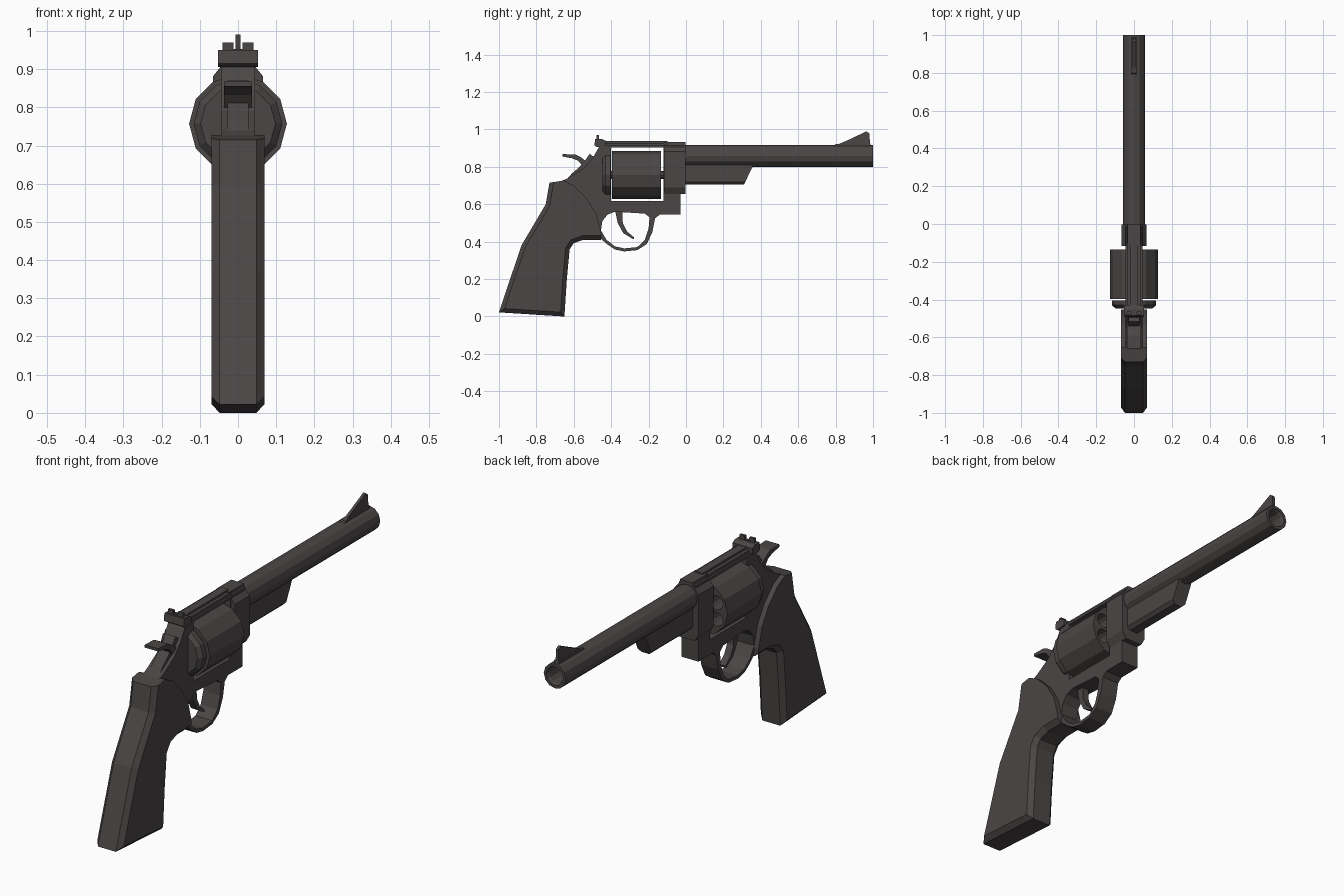
import bpy
import bmesh
from math import sin, cos, pi
from mathutils import Vector

if "Cube" in bpy.data.objects:
    bpy.data.objects.remove(bpy.data.objects["Cube"])

steel = bpy.data.materials.new("dark_gunmetal")
steel.use_nodes = True
COLOR = (0.069, 0.061, 0.06, 1)
steel.diffuse_color = COLOR
steel.node_tree.nodes["Principled BSDF"].inputs["Base Color"].default_value = COLOR


def finish(name, bm):
    bmesh.ops.recalc_face_normals(bm, faces=bm.faces[:])
    mesh = bpy.data.meshes.new(name)
    bm.to_mesh(mesh)
    bm.free()
    mesh.materials.append(steel)
    obj = bpy.data.objects.new(name, mesh)
    bpy.context.collection.objects.link(obj)
    return obj


def prism(name, outline, start, end, axis="x", holes=(), chamfer=0, rule=None):
    """Extrude a side (y, z) or front (x, z) outline, with optional holes."""
    bm = bmesh.new()
    loops = []
    for loop in (outline, *holes):
        loops.append([bm.verts.new((start, a, b) if axis == "x" else (a, start, b))
                      for a, b in loop])
    if holes:
        edges = [bm.edges.new((vs[i - 1], vs[i])) for vs in loops for i in range(len(vs))]
        bmesh.ops.triangle_fill(bm, use_beauty=True, edges=edges)
    else:
        bm.faces.new(loops[0])
    ext = bmesh.ops.extrude_face_region(bm, geom=bm.faces[:])
    shift = Vector((end - start, 0, 0) if axis == "x" else (0, end - start, 0))
    bmesh.ops.translate(bm, vec=shift,
                        verts=[g for g in ext["geom"] if isinstance(g, bmesh.types.BMVert)])
    bmesh.ops.recalc_face_normals(bm, faces=bm.faces[:])
    if chamfer:
        # chamfer the rim between the flat sides and the chosen walls
        rim = []
        for e in bm.edges:
            d = e.verts[0].co - e.verts[1].co
            mid = (e.verts[0].co + e.verts[1].co) / 2
            if abs(d.x) < 1e-5 and (rule is None or rule(mid)):
                rim.append(e)
        bmesh.ops.bevel(bm, geom=rim, offset=chamfer, segments=1,
                        affect="EDGES", clamp_overlap=True)
    return finish(name, bm)


def plate(name, outline, half, **kw):
    return prism(name, outline, -half, half, **kw)


def box(name, x, y0, y1, z0, z1):
    return plate(name, [(y0, z0), (y1, z0), (y1, z1), (y0, z1)], x)


def ring(radius, cx, cz, sides=12):
    return [(cx + radius * cos(2 * pi * i / sides), cz + radius * sin(2 * pi * i / sides))
            for i in range(sides)]


def lathe(name, profile, z, sides=12, turn=0.0):
    """Spin a closed (radius, y) profile round the long axis at height z."""
    bm = bmesh.new()
    rows = []
    for i in range(sides):
        a = 2 * pi * (i + turn) / sides
        rows.append([bm.verts.new((r * cos(a), y, z + r * sin(a))) for r, y in profile])
    n = len(profile)
    for i in range(sides):
        for j in range(n):
            bm.faces.new((rows[i - 1][j - 1], rows[i - 1][j], rows[i][j], rows[i][j - 1]))
    return finish(name, bm)


# Barrel with open bore, and ejector shroud below it
lathe("barrel", [(0.059, -0.02), (0.059, 1), (0.045, 1), (0.04, 0.985), (0.04, 0.7),
                 (0.002, 0.7), (0.002, -0.02)], 0.857)
plate("ejector_shroud", [(-0.02, 0.705), (0.31, 0.705), (0.36, 0.81), (-0.02, 0.81)], 0.036,
      chamfer=0.015, rule=lambda m: m.z < 0.72)

# Front sight
plate("front_sight_base", [(0.78, 0.9), (0.8, 0.921), (0.985, 0.925), (0.99, 0.9)], 0.014)
plate("front_sight_blade", [(0.79, 0.91), (0.87, 0.945), (0.965, 0.99), (0.98, 0.978),
                            (0.985, 0.91)], 0.007)

# Frame, with cylinder window and trigger guard opening
frame = [(-0.46, 0.915), (-0.5, 0.845), (-0.55, 0.79), (-0.63, 0.74), (-0.7, 0.71),
         (-0.7, 0.6), (-0.55, 0.43), (-0.455, 0.415), (-0.42, 0.385), (-0.38, 0.358),
         (-0.33, 0.348), (-0.26, 0.355), (-0.21, 0.387), (-0.18, 0.45), (-0.165, 0.525),
         (-0.14, 0.545), (-0.03, 0.545), (-0.03, 0.66), (-0.01, 0.7), (-0.01, 0.915)]
window = [(-0.402, 0.617), (-0.12, 0.617), (-0.12, 0.903), (-0.402, 0.903)]
guard = [(-0.455, 0.46), (-0.425, 0.41), (-0.38, 0.375), (-0.33, 0.364), (-0.26, 0.371),
         (-0.22, 0.41), (-0.2, 0.47), (-0.195, 0.53), (-0.22, 0.55), (-0.38, 0.56),
         (-0.42, 0.545), (-0.447, 0.51)]
plate("frame", frame, 0.045, holes=(window, guard))

# Barrel collar at the front of the frame
half_collar = [(0.045, 0.655), (0.065, 0.69), (0.065, 0.882), (0.036, 0.918), (0.034, 0.932)]
collar = half_collar + [(-x, z) for x, z in reversed(half_collar)]
prism("barrel_collar", collar, -0.117, -0.003, axis="y")

# Top strap and rear sight
box("top_strap", 0.036, -0.46, -0.1, 0.903, 0.928)
box("sight_leaf", 0.02, -0.45, -0.1, 0.92, 0.938)
plate("rear_sight_base", [(-0.49, 0.915), (-0.475, 0.905), (-0.43, 0.91), (-0.43, 0.94),
                          (-0.45, 0.95), (-0.485, 0.95)], 0.053)
notch = [(-0.04, 0.94), (0.04, 0.94), (0.04, 0.97), (0.012, 0.97), (0.012, 0.953),
         (-0.012, 0.953), (-0.012, 0.97), (-0.04, 0.97)]
prism("rear_sight_notch", notch, -0.478, -0.464, axis="y")

# Cylinder with six chambers, centre rod and recoil shield
AXIS_Z = 0.757
chambers = [ring(0.034, 0.08 * cos(pi * i / 3 + pi / 6), AXIS_Z + 0.08 * sin(pi * i / 3 + pi / 6))
            for i in range(6)]
prism("cylinder", ring(0.128, 0, AXIS_Z), -0.396, -0.134, axis="y", holes=chambers)
lathe("centre_rod", [(0.021, -0.41), (0.021, -0.11), (0.001, -0.11), (0.001, -0.41)], AXIS_Z, 8)
lathe("recoil_shield", [(0.098, -0.447), (0.116, -0.43), (0.116, -0.404), (0.001, -0.404),
                        (0.001, -0.447)], AXIS_Z)

# Hammer and trigger
plate("hammer_body", [(-0.49, 0.85), (-0.515, 0.87), (-0.545, 0.825), (-0.58, 0.79),
                      (-0.61, 0.765), (-0.64, 0.73), (-0.55, 0.73)], 0.028)
plate("hammer_spur", [(-0.52, 0.82), (-0.55, 0.8), (-0.575, 0.832), (-0.61, 0.846),
                      (-0.66, 0.855), (-0.66, 0.868), (-0.59, 0.866), (-0.56, 0.85)], 0.036)
plate("trigger", [(-0.38, 0.57), (-0.365, 0.5), (-0.335, 0.445), (-0.28, 0.412),
                  (-0.277, 0.422), (-0.315, 0.455), (-0.338, 0.5), (-0.34, 0.57)], 0.017)

# Grip with chamfered front and back straps
grip = [(-0.73, 0.715), (-0.75, 0.6), (-0.88, 0.38), (-1, 0.022), (-0.65, 0), (-0.637, 0.2),
        (-0.622, 0.36), (-0.6, 0.392), (-0.55, 0.41), (-0.455, 0.41), (-0.453, 0.45),
        (-0.48, 0.55), (-0.53, 0.63), (-0.6, 0.7), (-0.655, 0.727)]
plate("grip", grip, 0.07, chamfer=0.022,
      rule=lambda m: 0.05 < m.z < 0.415 or m.y < -0.735)
